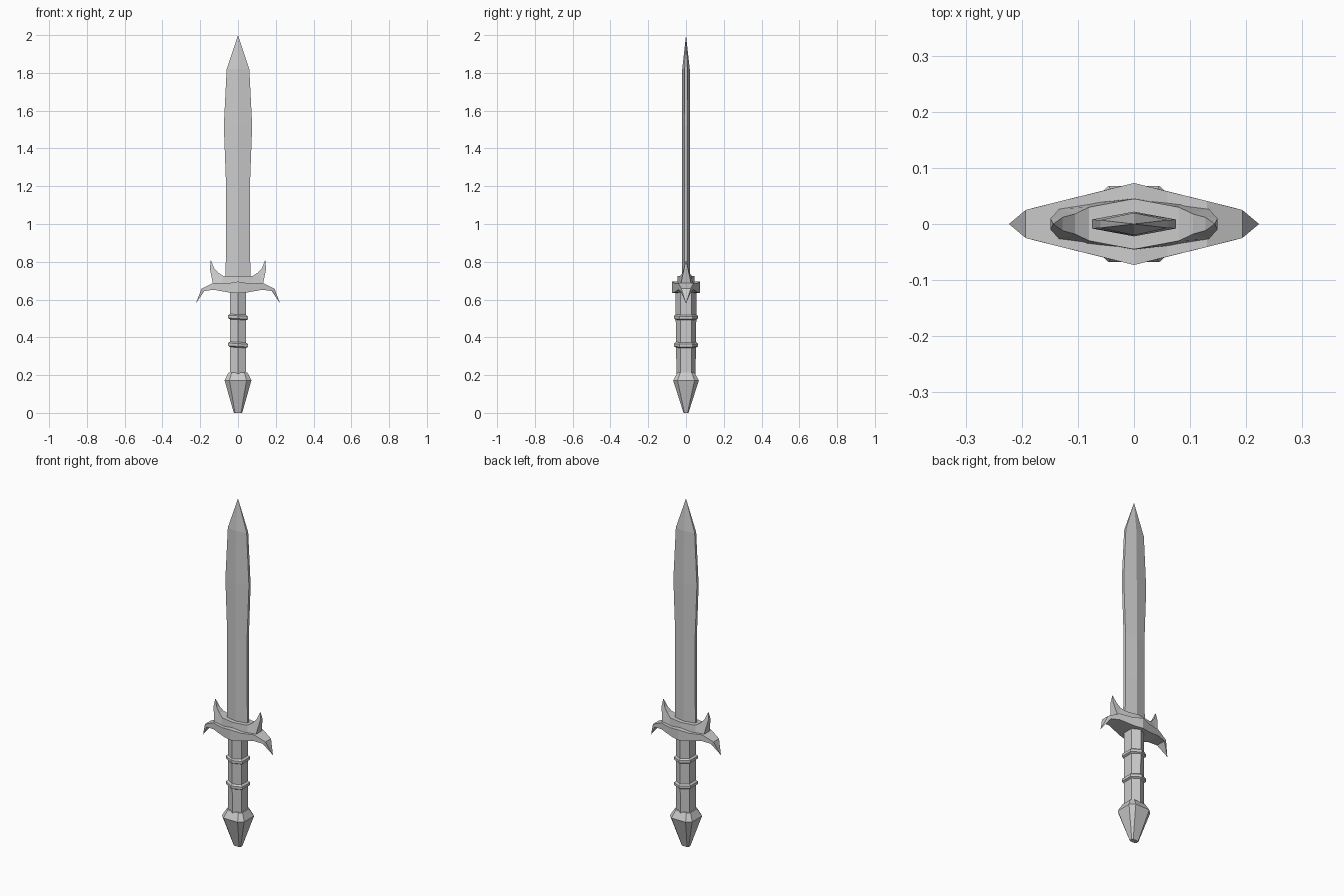
import bpy, bmesh

cube = bpy.data.objects.get("Cube")
if cube:
    bpy.data.objects.remove(cube, do_unlink=True)

steel = bpy.data.materials.new("grey_steel")
steel.use_nodes = True
grey = (0.6, 0.6, 0.6, 1)
steel.diffuse_color = grey
steel.node_tree.nodes["Principled BSDF"].inputs["Base Color"].default_value = grey


def loft(name, sections):
    """Skin a list of closed sections (equal point counts) with capped ends."""
    bm = bmesh.new()
    loops = [[bm.verts.new(p) for p in s] for s in sections]
    count = len(loops[0])
    for a, b in zip(loops, loops[1:]):
        for i in range(count):
            j = (i + 1) % count
            bm.faces.new((a[i], a[j], b[j], b[i]))
    bm.faces.new(loops[0])
    bm.faces.new(loops[-1])
    bmesh.ops.remove_doubles(bm, verts=bm.verts, dist=0.0005)
    bmesh.ops.recalc_face_normals(bm, faces=bm.faces)
    mesh = bpy.data.meshes.new(name)
    bm.to_mesh(mesh)
    bm.free()
    mesh.materials.append(steel)
    obj = bpy.data.objects.new(name, mesh)
    bpy.context.collection.objects.link(obj)
    return obj


def hexagon(z, hx, ridge, side, tilt=0):
    """Section with a ridge at front and back and flat left and right sides."""
    pts = [(0, -ridge), (hx, -side), (hx, side), (0, ridge), (-hx, side), (-hx, -side)]
    return [(x, y, z + tilt * x) for x, y in pts]


def octagon(z, hx, hy, cx, cy):
    """Rectangle hx by hy with corners cut at cx and cy."""
    return [(cx, -hy, z), (hx, -cy, z), (hx, cy, z), (cx, hy, z),
            (-cx, hy, z), (-hx, cy, z), (-hx, -cy, z), (-cx, -hy, z)]


def crossbar(name, half):
    """Guard bar from centre-to-tip rows: low x, low z, low y, high x, high z, high y."""
    def section(row, sign):
        lx, lz, ly, hx, hz, hy = row
        return [(sign * lx, -ly, lz), (sign * lx, ly, lz),
                (sign * hx, hy, hz), (sign * hx, -hy, hz)]
    left = [section(r, 1) for r in half]
    right = [section(r, -1) for r in reversed(half[1:])]
    return loft(name, right + left)


# Blade with a central ridge and narrow flat edges
loft("blade", [hexagon(z, w, t, e) for z, w, t, e in [
    (0.70, 0.066, 0.022, 0.008), (0.95, 0.063, 0.022, 0.008),
    (1.2, 0.063, 0.022, 0.008), (1.52, 0.075, 0.022, 0.008),
    (1.82, 0.06, 0.02, 0.007), (2.0, 0, 0, 0)]])

# Lower guard, sweeping down to points
crossbar("lower_guard", [
    (0, 0.635, 0.073, 0, 0.695, 0.073),
    (0.045, 0.637, 0.062, 0.06, 0.685, 0.058),
    (0.13, 0.652, 0.041, 0.13, 0.688, 0.041),
    (0.178, 0.645, 0.029, 0.193, 0.658, 0.025),
    (0.223, 0.58, 0, 0.223, 0.58, 0)])

# Upper guard, with horns curving up
crossbar("upper_guard", [
    (0, 0.67, 0.046, 0, 0.726, 0.045),
    (0.085, 0.67, 0.036, 0.08, 0.726, 0.030),
    (0.133, 0.685, 0.027, 0.105, 0.742, 0.018),
    (0.149, 0.765, 0.010, 0.127, 0.767, 0.012),
    (0.144, 0.81, 0, 0.144, 0.81, 0)])

# Grip and its two slightly tilted bands
loft("grip", [hexagon(0.2, 0.042, 0.05, 0.03), hexagon(0.36, 0.042, 0.053, 0.03),
              hexagon(0.65, 0.042, 0.056, 0.03)])
for name, z in (("lower_band", 0.36), ("upper_band", 0.507)):
    loft(name, [hexagon(z + dz, 0.042 + g, 0.053 + g, 0.03 + g * 0.5, -0.06)
                for dz, g in ((-0.014, 0), (-0.008, 0.01), (0.007, 0.01), (0.015, 0))])

# Pommel with a bevelled shoulder and a tapering end
loft("pommel", [octagon(0, 0.022, 0.013, 0.016, 0.008),
                octagon(0.172, 0.071, 0.068, 0.045, 0.045),
                octagon(0.213, 0.05, 0.045, 0.034, 0.03)])
